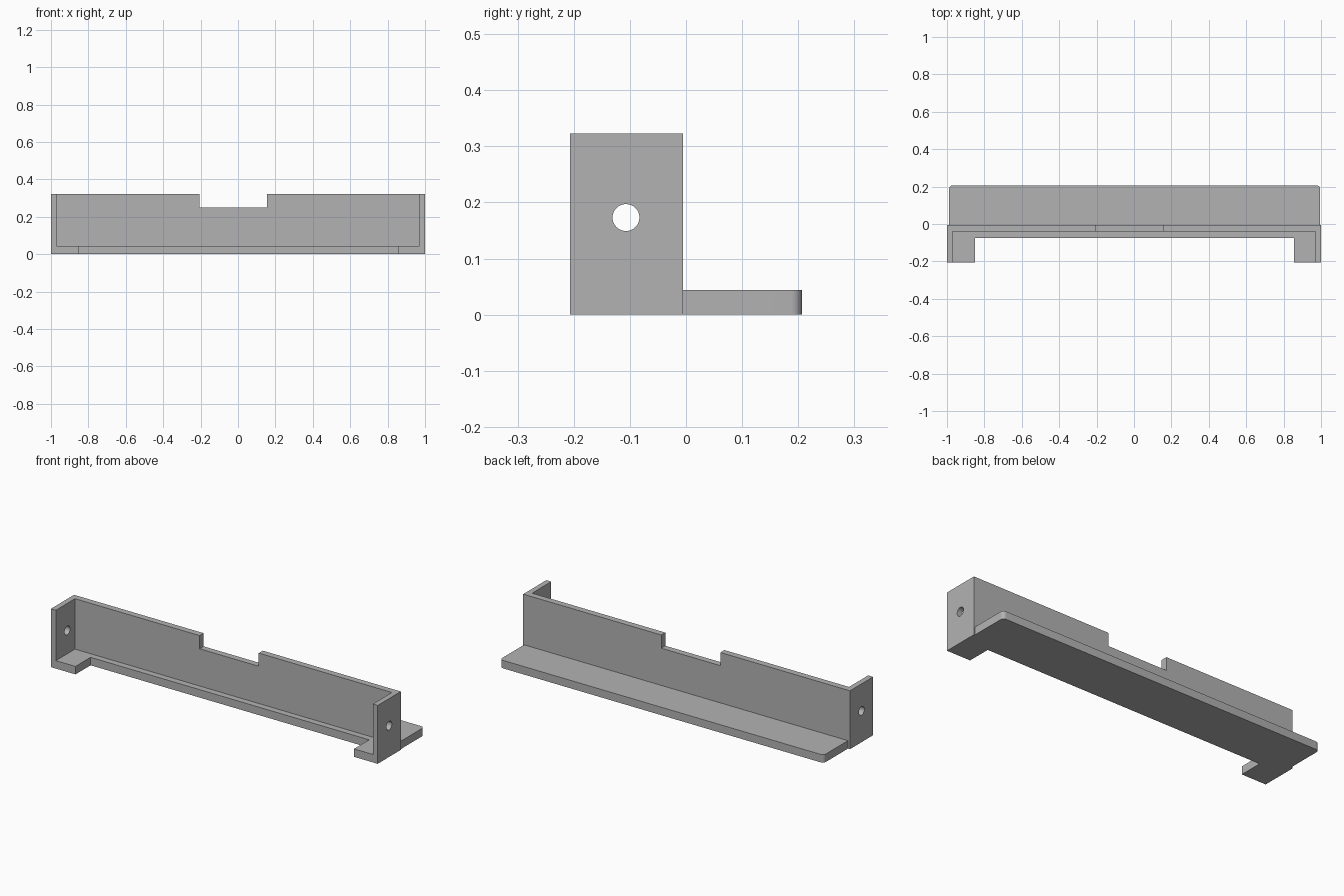
import bpy, bmesh, math
from mathutils import Vector

if "Cube" in bpy.data.objects:
    bpy.data.objects.remove(bpy.data.objects["Cube"])

grey = bpy.data.materials.new("plain grey")
grey.use_nodes = True
colour = (0.45, 0.45, 0.45, 1)
grey.diffuse_color = colour
grey.node_tree.nodes["Principled BSDF"].inputs["Base Color"].default_value = colour

HALF, FRONT, WALL_BACK, BACK = 1.0, -0.207, -0.005, 0.207
BASE_TOP, TOP = 0.044, 0.323
INNER = 0.97            # inside face of the end plates


def prism(name, outline, axis, start, end):
    """Extrude a flat outline along x, y or z, from start to end."""
    def place(a, b, c):
        return {"x": (c, a, b), "y": (a, c, b), "z": (a, b, c)}[axis]
    bm = bmesh.new()
    face = bm.faces.new([bm.verts.new(place(a, b, start)) for a, b in outline])
    grown = bmesh.ops.extrude_face_region(bm, geom=[face])["geom"]
    bmesh.ops.translate(bm, vec=Vector(place(0, 0, end - start)),
                        verts=[v for v in grown if isinstance(v, bmesh.types.BMVert)])
    bmesh.ops.recalc_face_normals(bm, faces=bm.faces)
    mesh = bpy.data.meshes.new(name)
    bm.to_mesh(mesh)
    bm.free()
    mesh.materials.append(grey)
    obj = bpy.data.objects.new(name, mesh)
    bpy.context.collection.objects.link(obj)
    return obj


def arc(cx, cy, radius, first, last, steps):
    angles = [math.radians(first + (last - first) * i / steps) for i in range(steps + 1)]
    return [(cx + radius * math.cos(t), cy + radius * math.sin(t)) for t in angles]


def smooth(obj):
    bpy.ops.object.select_all(action="DESELECT")
    obj.select_set(True)
    bpy.context.view_layer.objects.active = obj
    bpy.ops.object.shade_smooth_by_angle(angle=math.radians(30))


# Base plate with two front feet and a rear ledge with rounded corners
r, ledge_left, ledge_right = 0.02, -0.988, 0.995
base_outline = [
    (-HALF, FRONT), (-0.85, FRONT), (-0.85, -0.075),
    (0.855, -0.075), (0.855, FRONT), (HALF, FRONT),
    (HALF, WALL_BACK), (ledge_right, WALL_BACK),
    *arc(ledge_right - r, BACK - r, r, 0, 90, 8),
    *arc(ledge_left + r, BACK - r, r, 90, 180, 8),
    (ledge_left, WALL_BACK), (-HALF, WALL_BACK),
]
smooth(prism("base_plate", base_outline, "z", 0, BASE_TOP))

# Upright wall with the notch in its top edge
wall_outline = [
    (-INNER, BASE_TOP), (INNER, BASE_TOP), (INNER, TOP),
    (0.155, TOP), (0.155, 0.25), (-0.207, 0.25), (-0.207, TOP), (-INNER, TOP),
]
prism("upright_wall", wall_outline, "y", -0.04, WALL_BACK)

# End plates, each with a round screw hole
plate_outline = [(FRONT, BASE_TOP), (WALL_BACK, BASE_TOP), (WALL_BACK, TOP), (FRONT, TOP)]
hole_outline = arc(-0.107, 0.173, 0.024, 0, 360, 32)[:-1]
for name, side in (("left_end_plate", 1), ("right_end_plate", -1)):
    plate = prism(name, plate_outline, "x", side * INNER, side * HALF)
    cutter = prism("hole_cutter", hole_outline, "x", side * 0.9, side * 1.1)
    cutter.hide_render = True
    cut = plate.modifiers.new("screw hole", "BOOLEAN")
    cut.operation, cut.solver, cut.object = "DIFFERENCE", "EXACT", cutter
    bpy.context.view_layer.objects.active = plate
    bpy.ops.object.modifier_apply(modifier=cut.name)
    bpy.data.objects.remove(cutter)
    smooth(plate)
